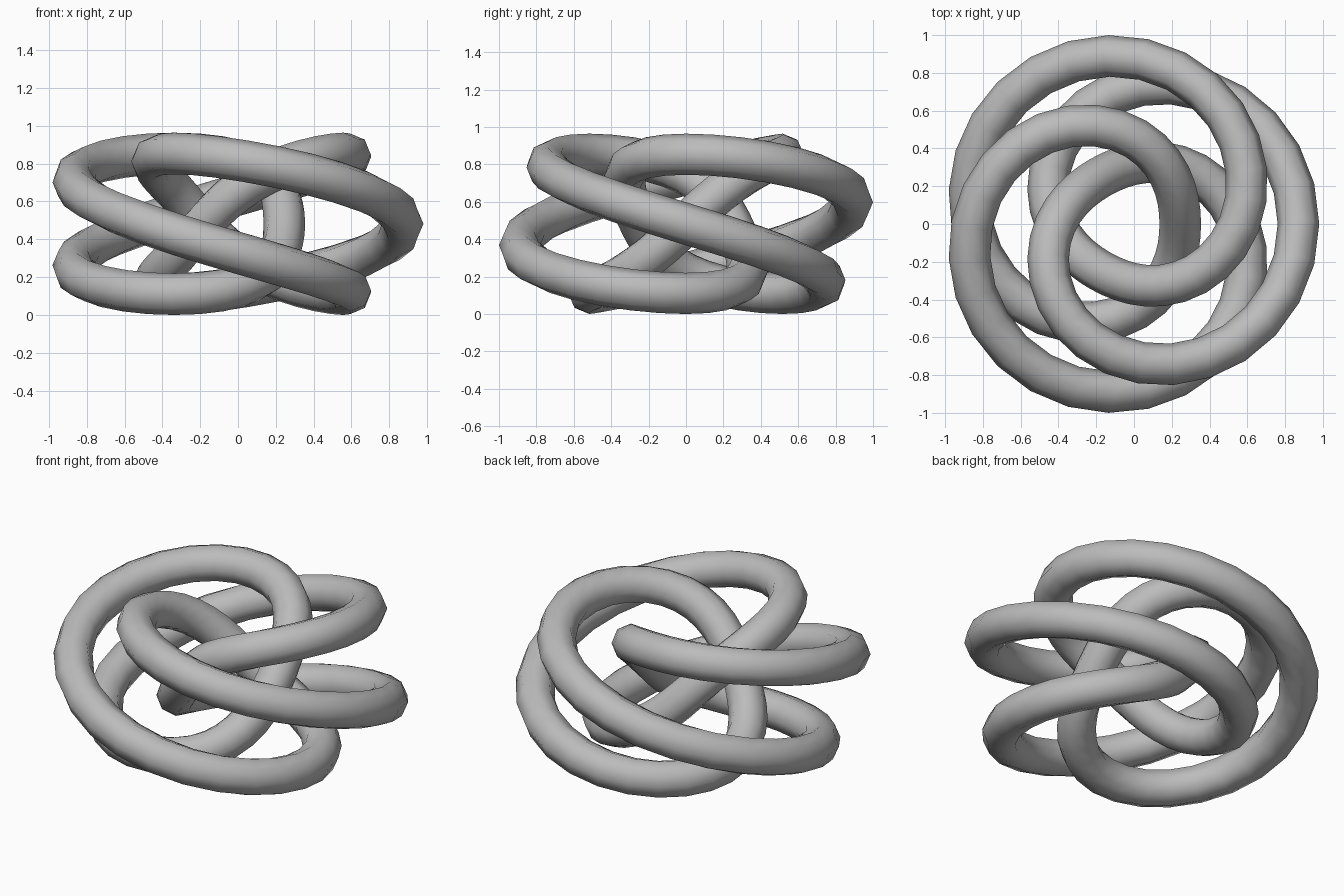
import bpy
import bmesh
from math import sin, cos, tau
from mathutils import Vector

cube = bpy.data.objects.get("Cube")
if cube:
    bpy.data.objects.remove(cube, do_unlink=True)

TURNS, LOBES = 4, 3            # trips round the axis, outer lobes
RING, SWING, RISE = 0.597, 0.313, 0.372
TUBE, SIDES, STEPS = 0.11, 8, 120


def path(t):
    """Point on the knot's centre line for t from 0 to 1."""
    turn, roll = tau * TURNS * t, tau * LOBES * t
    r = RING + SWING * cos(roll)
    return Vector((r * cos(turn), r * sin(turn), -RISE * sin(roll)))


def ring_points(t):
    """Round cross-section kept upright along the centre line."""
    tangent = (path(t + 0.0005) - path(t - 0.0005)).normalized()
    side = tangent.cross(Vector((0, 0, 1))).normalized()
    up = side.cross(tangent)
    for k in range(SIDES):
        a = tau * k / SIDES
        yield path(t) + TUBE * (side * cos(a) + up * sin(a))


# Sweep the closed tube
bm = bmesh.new()
rings = [[bm.verts.new(p) for p in ring_points(i / STEPS)] for i in range(STEPS)]
for i, ring in enumerate(rings):
    following = rings[(i + 1) % STEPS]
    for k in range(SIDES):
        n = (k + 1) % SIDES
        face = bm.faces.new((ring[k], ring[n], following[n], following[k]))
        face.smooth = True
bmesh.ops.recalc_face_normals(bm, faces=bm.faces)

# Centre on the ground
low = Vector([min(v.co[i] for v in bm.verts) for i in range(3)])
high = Vector([max(v.co[i] for v in bm.verts) for i in range(3)])
middle = (low + high) / 2
bmesh.ops.translate(bm, verts=bm.verts, vec=(-middle.x, -middle.y, -low.z))

mesh = bpy.data.meshes.new("knotted_tube")
bm.to_mesh(mesh)
bm.free()
knot = bpy.data.objects.new("knotted_tube", mesh)
bpy.context.collection.objects.link(knot)

# Plain grey
grey = bpy.data.materials.new("plain_grey")
grey.use_nodes = True
colour = (0.5, 0.5, 0.5, 1)
grey.diffuse_color = colour
grey.node_tree.nodes["Principled BSDF"].inputs["Base Color"].default_value = colour
mesh.materials.append(grey)
